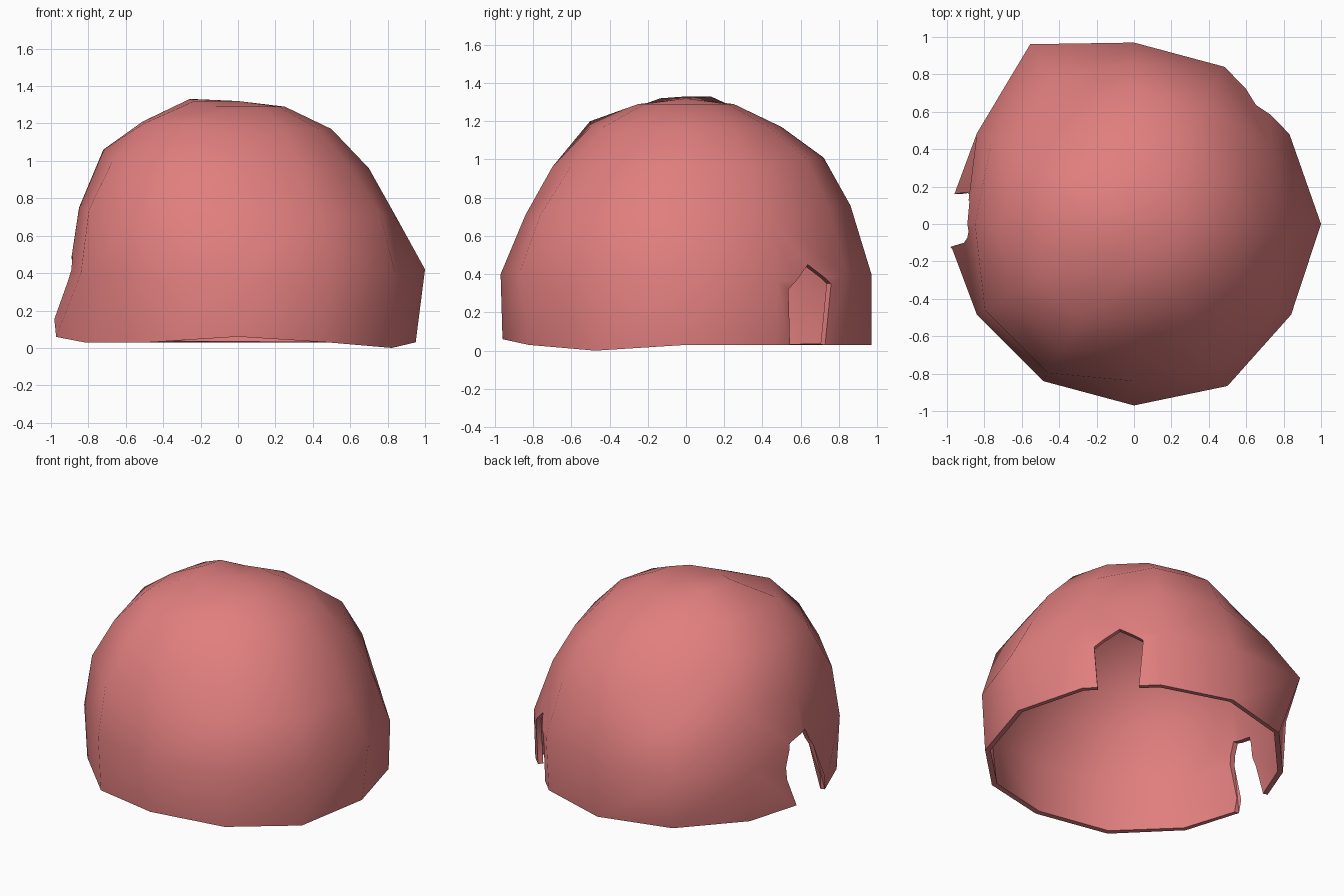
import bpy, bmesh, math
from mathutils import Vector, Matrix

cube = bpy.data.objects.get("Cube")
if cube:
    bpy.data.objects.remove(cube, do_unlink=True)

# Material
coral = bpy.data.materials.new("coral pink")
coral.use_nodes = True
coral.diffuse_color = (0.75, 0.21, 0.21, 1)
coral.node_tree.nodes["Principled BSDF"].inputs["Base Color"].default_value = coral.diffuse_color

SEGMENTS = 12
# (radius, height) of the regular rings, ground to crown
RINGS = [(0.95, 0.03), (0.97, 0.4), (0.84, 0.71), (0.7, 0.96), (0.5, 1.17), (0.25, 1.29)]


def dome_grid():
    """Rings of [radius, height] per column, with the hand-shaped swellings added."""
    grid = [[[radius, height] for c in range(SEGMENTS)] for radius, height in RINGS]

    def push(rings, columns, out, up):
        for r in rings:
            for c in columns:
                grid[r][c][0] += out
                grid[r][c][1] += up

    low, lower_mid, mid, upper_mid, high, top = range(len(RINGS))
    # Broad swellings
    push((mid, upper_mid, high), (7, 8), 0.08, 0.03)
    push((mid, upper_mid, high, top), (5, 6), 0.01, 0.04)
    push((mid, upper_mid), (2, 3), 0.02, 0.05)
    push([mid], (10, 11), 0.04, 0)
    push([low], (3, 4), 0.02, 0)
    # Uneven foot
    push([low], [6], 0.08, 0.04)
    push([low], [9], 0.01, 0.03)
    push([low], [11], 0, -0.03)
    # Corners and hollows at shoulder height
    push([lower_mid], [0, 10], 0.03, 0.02)
    push([lower_mid], [1], -0.01, -0.04)
    push([lower_mid], [4], 0.14, 0)
    push([lower_mid], [6], -0.07, 0.02)
    # Lumps higher up
    push([mid], [4], 0.06, 0)
    push([mid, upper_mid], [5], 0.03, 0)
    push([upper_mid], [6], 0.01, 0.06)
    push([top], [7], 0.02, 0.03)
    return grid


def make_object(name, bm):
    mesh = bpy.data.meshes.new(name)
    bm.to_mesh(mesh)
    bm.free()
    obj = bpy.data.objects.new(name, mesh)
    bpy.context.scene.collection.objects.link(obj)
    return obj


def dome_surface():
    bm = bmesh.new()
    rows = []
    for ring in dome_grid():
        row = []
        for c, (radius, height) in enumerate(ring):
            a = math.tau * c / SEGMENTS
            row.append(bm.verts.new((radius * math.cos(a), radius * math.sin(a), height)))
        rows.append(row)
    crown = bm.verts.new((0, 0, 1.32))
    for c in range(SEGMENTS):
        n = (c + 1) % SEGMENTS
        for below, above in zip(rows, rows[1:]):
            bm.faces.new((below[c], below[n], above[n], above[c]))
        bm.faces.new((rows[-1][c], rows[-1][n], crown))
    return make_object("dome_shell", bm)


def doorway_cutter(name, angle, outline):
    """Prism running outward at an angle; outline is (sideways, height)."""
    bm = bmesh.new()
    turn = Matrix.Rotation(angle, 3, 'Z')
    face = bm.faces.new([bm.verts.new(turn @ Vector((0.5, s, z))) for s, z in outline])
    out = bmesh.ops.extrude_face_region(bm, geom=[face])
    moved = [v for v in out["geom"] if isinstance(v, bmesh.types.BMVert)]
    bmesh.ops.translate(bm, verts=moved, vec=turn @ Vector((0.9, 0, 0)))
    bmesh.ops.recalc_face_normals(bm, faces=bm.faces)
    obj = make_object(name, bm)
    obj.hide_render = True
    return obj


# Dome wall with thickness
dome = dome_surface()
wall = dome.modifiers.new("wall thickness", 'SOLIDIFY')
wall.thickness = 0.035
wall.offset = -1

# Two pointed, slightly crooked doorways
cutters = [
    doorway_cutter("back_doorway_cutter", math.radians(45),
                   [(-0.14, -0.1), (-0.17, 0.32), (-0.01, 0.45), (0.14, 0.35), (0.1, -0.1)]),
    doorway_cutter("side_doorway_cutter", math.pi,
                   [(0.15, -0.1), (0.1, 0.36), (0.04, 0.49), (-0.12, 0.45),
                    (-0.17, 0.22), (-0.15, -0.1)]),
]
for cutter in cutters:
    cut = dome.modifiers.new("doorway", 'BOOLEAN')
    cut.operation = 'DIFFERENCE'
    cut.solver = 'EXACT'
    cut.object = cutter

# Bake the modifiers, then drop the cutters
bpy.context.view_layer.update()
graph = bpy.context.evaluated_depsgraph_get()
baked = bpy.data.meshes.new_from_object(dome.evaluated_get(graph))
dome.modifiers.clear()
dome.data = baked
for cutter in cutters:
    bpy.data.objects.remove(cutter, do_unlink=True)
baked.materials.clear()
baked.materials.append(coral)
for poly in baked.polygons:
    poly.material_index = 0

# Smooth wall, crisp rims
bpy.ops.object.select_all(action='DESELECT')
dome.select_set(True)
bpy.context.view_layer.objects.active = dome
bpy.ops.object.shade_smooth_by_angle(angle=math.radians(60))
